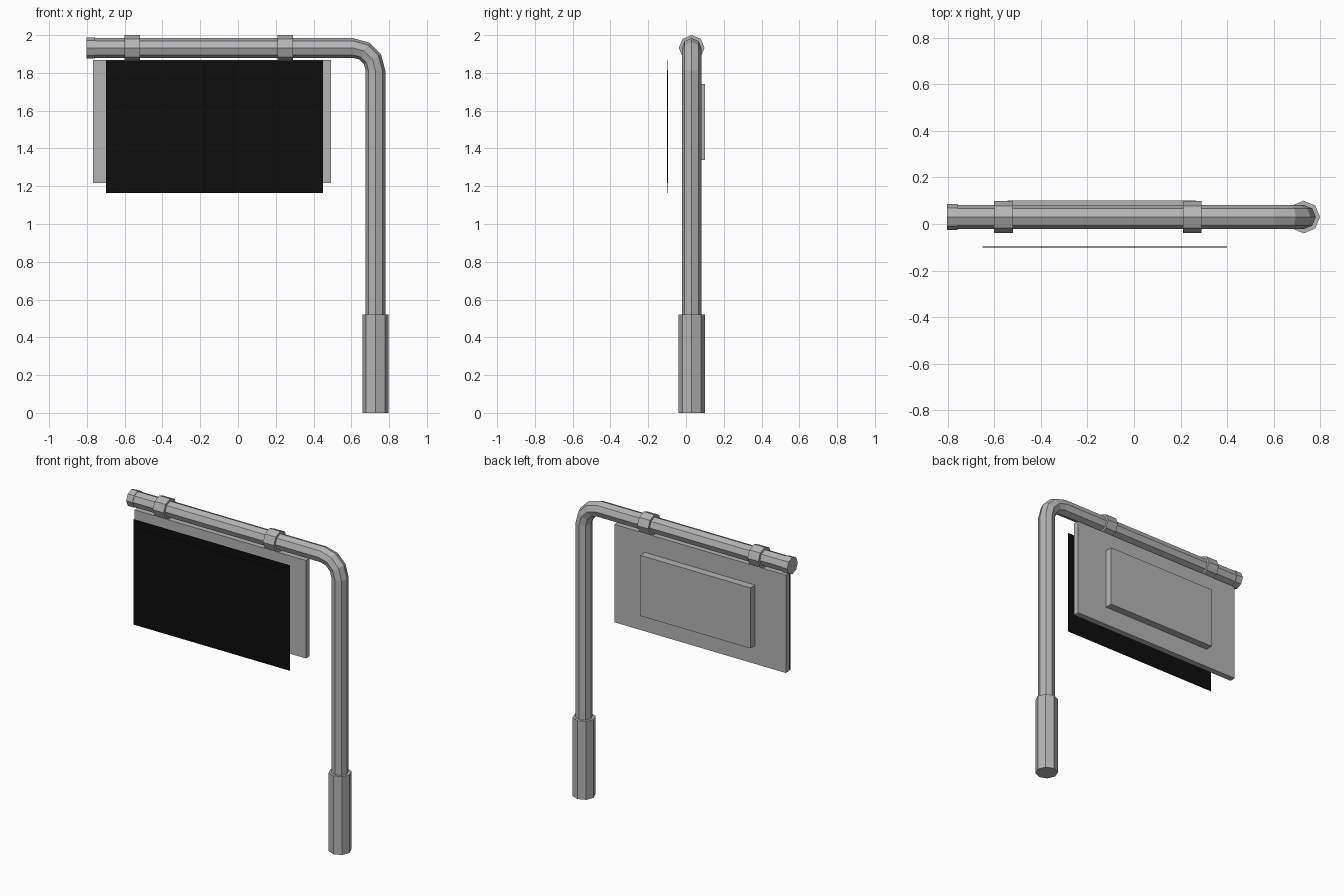
import bpy, bmesh, math
from mathutils import Vector

if "Cube" in bpy.data.objects:
    bpy.data.objects.remove(bpy.data.objects["Cube"])

PY = 0.03    # pole centre in y
PX = 0.728   # upright centre in x
PZ = 1.932   # arm centre in z


def material(name, c):
    m = bpy.data.materials.new(name)
    m.diffuse_color = (*c, 1)
    m.use_nodes = True
    m.node_tree.nodes["Principled BSDF"].inputs["Base Color"].default_value = m.diffuse_color
    return m


grey = material("grey_metal", (0.46, 0.46, 0.46))
black = material("black_face", (0.004, 0.004, 0.004))


def finish(name, bm, mat):
    bmesh.ops.recalc_face_normals(bm, faces=bm.faces)
    me = bpy.data.meshes.new(name)
    bm.to_mesh(me)
    bm.free()
    me.materials.append(mat)
    ob = bpy.data.objects.new(name, me)
    bpy.context.collection.objects.link(ob)
    return ob


def tube(name, path, r, sides=8):
    """Sweep an octagon along (x, z, tangent angle) points in the xz plane."""
    bm = bmesh.new()
    rings = []
    for x, z, a in path:
        n = Vector((-math.sin(a), 0, math.cos(a)))
        ring = []
        for i in range(sides):
            t = 2 * math.pi * i / sides
            ring.append(bm.verts.new(Vector((x, PY, z)) + r * (math.cos(t) * n + math.sin(t) * Vector((0, 1, 0)))))
        rings.append(ring)
    for p, q in zip(rings, rings[1:]):
        for i in range(sides):
            j = (i + 1) % sides
            bm.faces.new((p[i], p[j], q[j], q[i]))
    bm.faces.new(rings[0])
    bm.faces.new(rings[-1])
    return finish(name, bm, grey)


def box(name, x0, x1, y0, y1, z0, z1, mat):
    bm = bmesh.new()
    bmesh.ops.create_cube(bm, size=1)
    for v in bm.verts:
        v.co = ((x0, x1)[v.co.x > 0], (y0, y1)[v.co.y > 0], (z0, z1)[v.co.z > 0])
    return finish(name, bm, mat)


# bent pole: arm, three-segment elbow, upright
R = 0.12
path = [(-0.79, PZ, 0)]
for k in range(4):
    a = math.radians(30 * k)
    path.append((PX - R + R * math.sin(a), PZ - R + R * math.cos(a), -a))
path.append((PX, 0.45, -math.pi / 2))
tube("pole", path, 0.052)

# base sleeve, arm end cap and hanging collars
tube("base_sleeve", [(PX, 0.52, -math.pi / 2), (PX, 0, -math.pi / 2)], 0.07)
tube("arm_end_cap", [(-0.803, PZ, 0), (-0.757, PZ, 0)], 0.056)
for i, x in enumerate((-0.56, 0.25)):
    tube(f"collar_{i + 1}", [(x - 0.04, PZ, 0), (x + 0.04, PZ, 0)], 0.068)

# sign board and rear housing
box("sign_board", -0.768, 0.492, 0.01, 0.05, 1.218, 1.868, grey)
box("rear_housing", -0.543, 0.267, 0.05, 0.10, 1.34, 1.742, grey)

# thin black display plates floating in front
box("display_plate", -0.70, 0.45, -0.097, -0.096, 1.165, 1.865, black)
box("display_inset", -0.65, 0.40, -0.10, -0.097, 1.218, 1.812, black)
